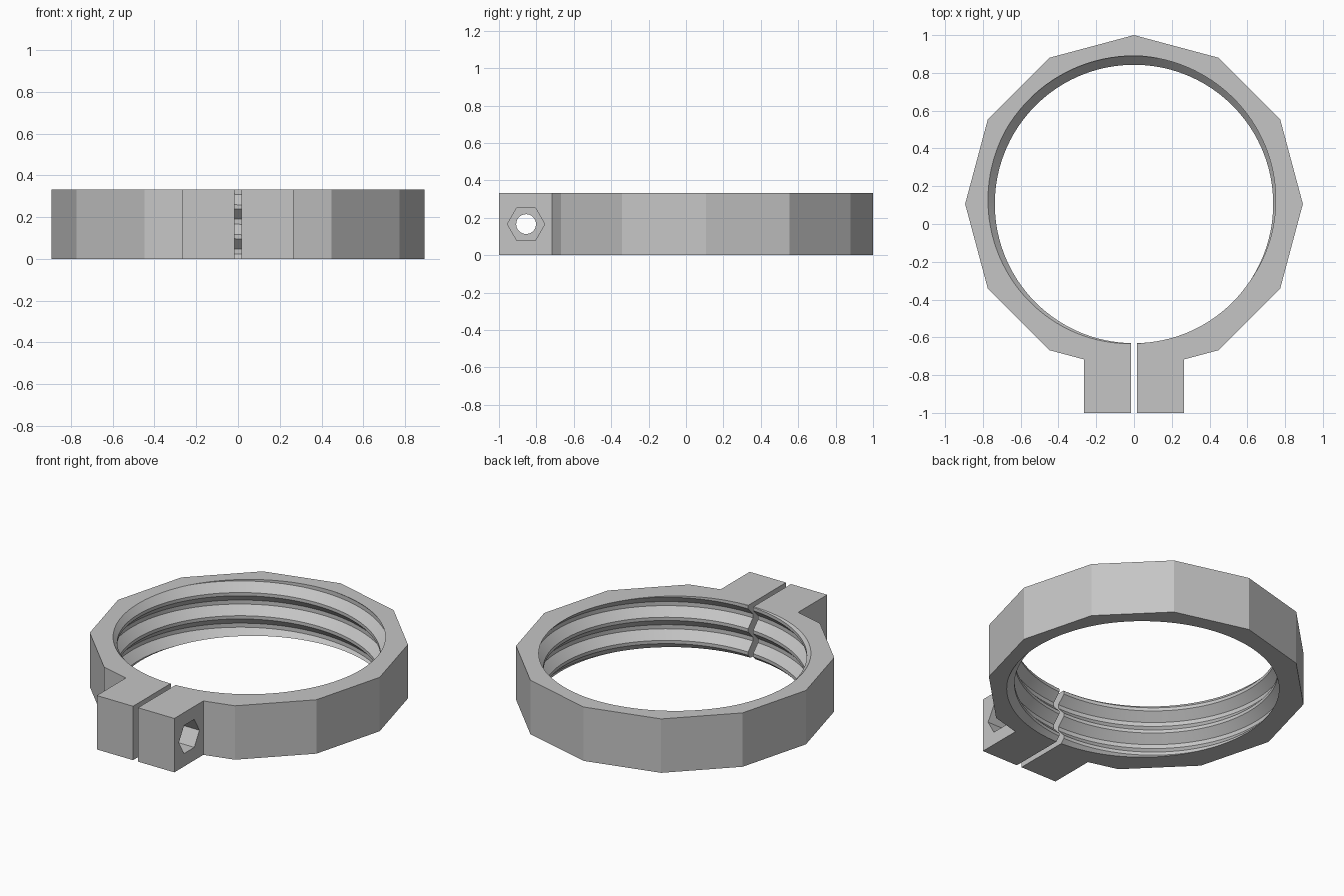
import bpy, bmesh, math

if "Cube" in bpy.data.objects:
    bpy.data.objects.remove(bpy.data.objects["Cube"])

H = 0.333                      # band height
CY = 0.106                     # ring centre in y
R_OUT = 0.894                  # twelve-sided outside
R_ROOT, R_CREST = 0.784, 0.737
PITCH = 0.143
TAB_X, GAP = 0.265, 0.017      # tab side and slit side
Y_JOIN = -0.717                # where the tabs meet the ring
BOLT_Y, BOLT_Z = -0.855, H / 2
POCKET_X = TAB_X - 0.12        # floor of the nut pocket

bm = bmesh.new()


def clip(faces, co, no):
    # Remove the part of the faces in front of the plane
    geom = set(faces)
    for f in faces:
        geom.update(f.verts)
        geom.update(f.edges)
    bmesh.ops.bisect_plane(bm, geom=list(geom), dist=1e-6, plane_co=co,
                           plane_no=no, clear_outer=True)


def bridge(a, b, closed=False, skip=()):
    # Quads between two rows of vertices
    n = len(a)
    for i in range(n if closed else n - 1):
        j = (i + 1) % n
        if i in skip:
            bm.edges.new((a[i], a[j]))
            bm.edges.new((b[i], b[j]))
        else:
            f = bm.faces.new((a[i], a[j], b[j], b[i]))
            f.smooth = closed and n > 6


def hole_loop(x, radius, sides):
    # Ring of vertices round the bolt axis, corners pointing along y
    return [bm.verts.new((x, BOLT_Y + radius * math.cos(math.tau * i / sides),
                          BOLT_Z + radius * math.sin(math.tau * i / sides)))
            for i in range(sides)]


def fill(axis, value):
    # Close the open outline that lies in one flat plane
    edges = [e for e in bm.edges if len(e.link_faces) < 2
             and all(abs(v.co[axis] - value) < 1e-5 for v in e.verts)]
    normal = [0.0, 0.0, 0.0]
    normal[axis] = 1.0
    bmesh.ops.triangle_fill(bm, use_beauty=True, use_dissolve=False,
                            edges=edges, normal=normal)


# Threaded bore: trapezoid profile swept one turn, from slit to slit
shape = [(0.0, R_ROOT), (0.048, R_CREST), (0.068, R_CREST), (0.118, R_ROOT)]
profile = [(0.048 + k * PITCH + z, r) for k in range(-3, 4) for z, r in shape]
STEPS = 120
rows = []
for i in range(STEPS + 1):
    a = math.radians(-90 + 360 * i / STEPS)
    lift = PITCH * (a - math.pi / 2) / math.tau
    rows.append([bm.verts.new((r * math.cos(a), CY + r * math.sin(a), z + lift))
                 for z, r in profile])
for a, b in zip(rows, rows[1:]):
    bridge(a, b)
for f in bm.faces:
    f.smooth = True
clip(list(bm.faces), (0, 0, H), (0, 0, 1))
clip(list(bm.faces), (0, 0, 0), (0, 0, -1))
for s in (1, -1):
    near = [f for f in bm.faces if f.calc_center_median().y < 0
            and 0 < s * f.calc_center_median().x < 0.1]
    clip(near, (s * GAP, 0, 0), (-s, 0, 0))
thread_verts = list(bm.verts)

# Outside walls: front of the right tab, round the ring, front of the left tab
outline = [(GAP, -1), (TAB_X, -1), (TAB_X, Y_JOIN)]
outline += [(R_OUT * math.cos(math.radians(d)), CY + R_OUT * math.sin(math.radians(d)))
            for d in range(-60, 241, 30)]
outline += [(-TAB_X, Y_JOIN), (-TAB_X, -1), (-GAP, -1)]
low = [bm.verts.new((x, y, 0)) for x, y in outline]
high = [bm.verts.new((x, y, H)) for x, y in outline]
# The two tab sides stay open here, as they carry the bolt openings
bridge(low, high, skip=(1, len(outline) - 3))

# Top and bottom edges of the slit walls
for end in (low[0], high[0], low[-1], high[-1]):
    corner = min((v for v in thread_verts if v.is_valid
                  and abs(v.co.x - end.co.x) < 1e-4 and v.co.y < 0),
                 key=lambda v: abs(v.co.z - end.co.z))
    bm.edges.new((end, corner))

# Six-sided nut pocket and round bolt hole
bridge(hole_loop(TAB_X, 0.1, 6), hole_loop(POCKET_X, 0.1, 6), closed=True)
bridge(hole_loop(POCKET_X, 0.053, 32), hole_loop(GAP, 0.053, 32), closed=True)
bridge(hole_loop(-GAP, 0.053, 32), hole_loop(-TAB_X, 0.053, 32), closed=True)

# Flat faces: top, bottom, tab sides, slit walls, pocket floor
for axis, value in ((2, H), (2, 0), (0, TAB_X), (0, -TAB_X),
                    (0, GAP), (0, -GAP), (0, POCKET_X)):
    fill(axis, value)

# Smooth bore with crisp thread edges
bmesh.ops.recalc_face_normals(bm, faces=list(bm.faces))
for e in bm.edges:
    if len(e.link_faces) == 2 and e.calc_face_angle(0) > math.radians(20):
        e.smooth = False

mesh = bpy.data.meshes.new("clamp_band")
bm.to_mesh(mesh)
bm.free()
grey = bpy.data.materials.new("grey")
grey.diffuse_color = (0.56, 0.56, 0.56, 1)
grey.use_nodes = True
grey.node_tree.nodes["Principled BSDF"].inputs["Base Color"].default_value = grey.diffuse_color
mesh.materials.append(grey)
band = bpy.data.objects.new("clamp_band", mesh)
bpy.context.scene.collection.objects.link(band)
